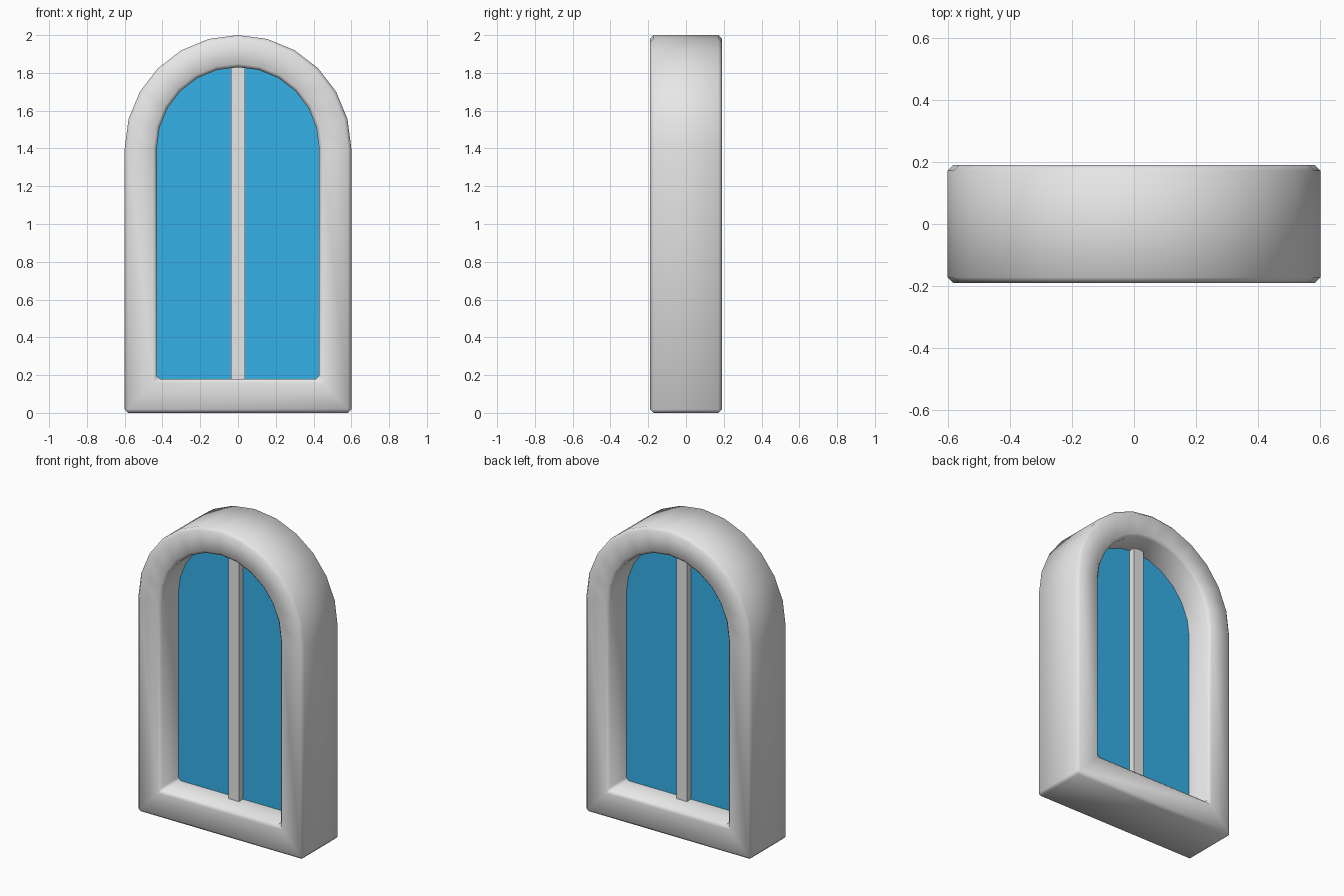
import bpy, bmesh, math

if "Cube" in bpy.data.objects:
    bpy.data.objects.remove(bpy.data.objects["Cube"])


def material(name, color):
    m = bpy.data.materials.new(name)
    m.diffuse_color = (*color, 1)
    m.use_nodes = True
    m.node_tree.nodes["Principled BSDF"].inputs["Base Color"].default_value = m.diffuse_color
    return m


STONE = material("light grey", (0.8, 0.8, 0.8))
GLASS = material("blue glass", (0.036, 0.44, 0.8))
SPRING = 1.4  # height where the arch begins


def arch(r, bottom, steps=12):
    """Arched outline as (x, z) points, counter-clockwise from bottom left."""
    pts = [(-r, bottom), (r, bottom)]
    for i in range(steps + 1):
        a = math.pi * i / steps
        pts.append((r * math.cos(a), SPRING + r * math.sin(a)))
    return pts


def add_object(name, bm, mat):
    bmesh.ops.recalc_face_normals(bm, faces=bm.faces[:])
    me = bpy.data.meshes.new(name)
    bm.to_mesh(me)
    bm.free()
    me.materials.append(mat)
    ob = bpy.data.objects.new(name, me)
    bpy.context.collection.objects.link(ob)
    return ob


# Arched frame: rectangular section swept round the outline, softly bevelled
bm = bmesh.new()
D = 0.19
outer, inner = arch(0.6, 0.0), arch(0.43, 0.18)
rings = [[bm.verts.new((x, y, z)) for x, z in pts]
         for pts, y in ((outer, -D), (inner, -D), (inner, D), (outer, D))]
n = len(outer)
for k in range(4):
    a, b = rings[k], rings[(k + 1) % 4]
    for i in range(n):
        j = (i + 1) % n
        bm.faces.new((a[i], a[j], b[j], b[i]))
for f in bm.faces:
    f.smooth = True
frame = add_object("window_frame", bm, STONE)
bevel = frame.modifiers.new("soft_edges", 'BEVEL')
bevel.width = 0.018
bevel.segments = 1
bevel.limit_method = 'ANGLE'
bevel.angle_limit = math.radians(40)

# Glass pane in the middle of the opening
bm = bmesh.new()
pts = arch(0.435, 0.175)
front = [bm.verts.new((x, -0.003, z)) for x, z in pts]
back = [bm.verts.new((x, 0.003, z)) for x, z in pts]
bm.faces.new(front)
bm.faces.new(back[::-1])
for i in range(n):
    j = (i + 1) % n
    bm.faces.new((front[i], front[j], back[j], back[i]))
add_object("glass_pane", bm, GLASS)

# Upright centre bar
bm = bmesh.new()
bmesh.ops.create_cube(bm, size=1)
for v in bm.verts:
    v.co = (v.co.x * 0.076, v.co.y * 0.09, 1.007 + v.co.z * 1.66)
add_object("centre_bar", bm, STONE)
